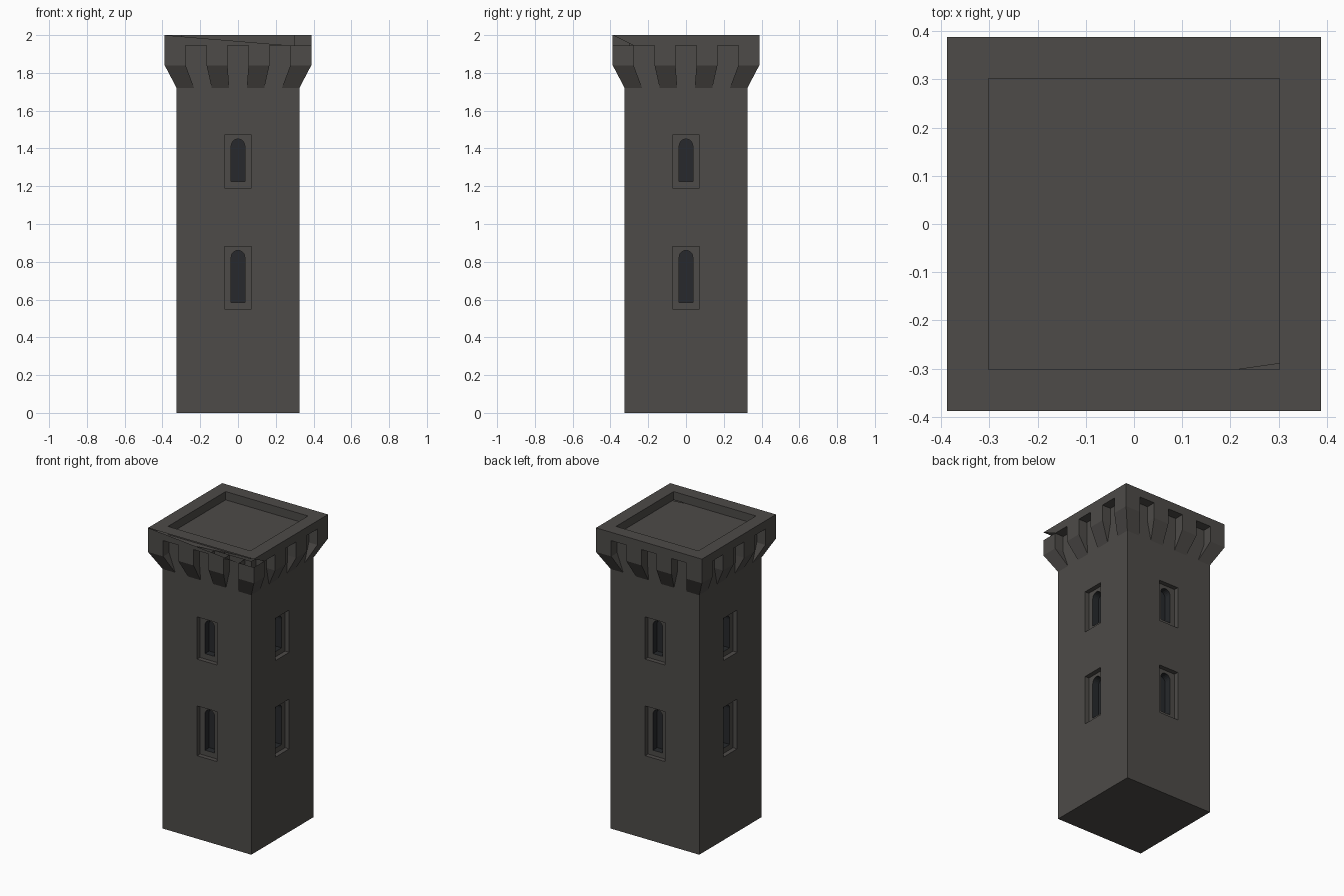
import bpy, bmesh, math
from mathutils import Matrix, Vector

if "Cube" in bpy.data.objects:
    bpy.data.objects.remove(bpy.data.objects["Cube"])

W, R, IN = 0.325, 0.388, 0.302            # shaft, parapet outer, parapet inner half widths
Z_COR, Z_FLARE, Z_FLOOR, Z_TOP = 1.72, 1.84, 1.945, 2.0


def material(name, col):
    m = bpy.data.materials.new(name)
    m.diffuse_color = (*col, 1)
    m.use_nodes = True
    m.node_tree.nodes["Principled BSDF"].inputs["Base Color"].default_value = m.diffuse_color
    return m


STONE = material("dark_stone", (0.075, 0.07, 0.065))
SLIT = material("window_dark", (0.02, 0.022, 0.025))


def make(name, faces, recalc=True):
    """faces: list of (points, material index)"""
    bm = bmesh.new()
    for pts, mi in faces:
        bm.faces.new([bm.verts.new(p) for p in pts]).material_index = mi
    bmesh.ops.remove_doubles(bm, verts=bm.verts, dist=1e-4)
    if recalc:
        bmesh.ops.recalc_face_normals(bm, faces=bm.faces)
    me = bpy.data.meshes.new(name)
    bm.to_mesh(me)
    bm.free()
    me.materials.append(STONE)
    me.materials.append(SLIT)
    ob = bpy.data.objects.new(name, me)
    bpy.context.collection.objects.link(ob)
    return ob


def four_sides(faces):
    out = []
    for k in range(4):
        m = Matrix.Rotation(k * math.pi / 2, 3, 'Z')
        out += [([m @ Vector(p) for p in pts], mi) for pts, mi in faces]
    return out


def sweep(loop, y0, y1, mi):
    """jamb strip running inward along a closed xz loop"""
    return [([(a[0], y0, a[1]), (b[0], y0, b[1]), (b[0], y1, b[1]), (a[0], y1, a[1])], mi)
            for a, b in zip(loop, loop[1:] + loop[:1])]


def flat(loop, y, mi):
    return ([(x, y, z) for x, z in loop], mi)


def window(z0, z1, b, t, w=0.072, s=0.036):
    """rectangular recess with a round-headed slit in its back panel"""
    y1, y2 = -W + 0.03, -W + 0.075
    arch = [(s * math.cos(a), t - s + s * math.sin(a))
            for a in [i * math.pi / 10 for i in range(6)]]      # right half, ends at (0, t)
    half = [(0, b), (s, b)] + arch
    mirror = [(-x, z) for x, z in half]
    faces = sweep([(-w, z0), (w, z0), (w, z1), (-w, z1)], -W, y1, 0)
    for h, sgn in ((half, 1), (mirror, -1)):
        faces.append(flat([(0, z0)] + h + [(0, z1), (sgn * w, z1), (sgn * w, z0)], y1, 0))
    slit = half + mirror[::-1][1:-1]
    return faces + sweep(slit, y1, y2, 1) + [flat(slit, y2, 1)]


# shaft with two windows on each side
xs = [-W, -0.072, 0.072, W]
zs = [0, 0.55, 0.88, 1.19, 1.47, Z_FLOOR]
wall = []
for i in range(3):
    for j in range(5):
        if i == 1 and j in (1, 3):
            continue
        wall.append(flat([(xs[i], zs[j]), (xs[i + 1], zs[j]),
                          (xs[i + 1], zs[j + 1]), (xs[i], zs[j + 1])], -W, 0))
wall += window(0.55, 0.88, 0.585, 0.86) + window(1.19, 1.47, 1.225, 1.45)
base = ([(-W, -W, 0), (-W, W, 0), (W, W, 0), (W, -W, 0)], 0)
make("tower_shaft", four_sides(wall) + [base])

# flared corbels, four per side, corner ones shared
corbels = []
for i in (0, 2, 4, 6):
    edges = [-1 + 2 * i / 7, -1 + 2 * (i + 1) / 7]
    cols = [[(u * W, -W, Z_COR), (u * R, -R, Z_FLARE), (u * R, -R, Z_FLOOR)] for u in edges]
    for j in (0, 1):
        corbels.append(([cols[0][j], cols[1][j], cols[1][j + 1], cols[0][j + 1]], 0))
    for u, (a, b, c) in zip(edges, cols):
        if abs(u) < 0.99:
            d, e = (c[0], -W, c[2]), (b[0], -W, b[2])
            corbels += [([b, c, d, e], 0), ([a, b, e], 0)]
make("corbels", four_sides(corbels))

# parapet band: rim, inner walls, outer walls (chipped at the front right corner)
rim = four_sides([
    ([(-R, -R, Z_TOP), (R, -R, Z_TOP), (IN, -IN, Z_TOP), (-IN, -IN, Z_TOP)], 0),
    ([(-IN, -IN, Z_TOP), (IN, -IN, Z_TOP), (IN, -IN, Z_FLOOR), (-IN, -IN, Z_FLOOR)], 0)])
c = R * 5 / 7
rim += [
    ([(-R, -R, Z_FLOOR), (c, -R, Z_FLOOR), (-R, -R, Z_TOP)], 0),
    ([(R, -c, Z_FLOOR), (R, R, Z_FLOOR), (R, R, Z_TOP), (R, -R, Z_TOP)], 0),
    ([(R, R, Z_FLOOR), (-R, R, Z_FLOOR), (-R, R, Z_TOP), (R, R, Z_TOP)], 0),
    ([(-R, R, Z_FLOOR), (-R, -R, Z_FLOOR), (-R, -R, Z_TOP), (-R, R, Z_TOP)], 0)]
make("parapet", rim)

# roof floor, also the ceiling between the corbels
make("roof_floor", [([(-R, -R, Z_FLOOR), (R, -c, Z_FLOOR), (R, R, Z_FLOOR), (-R, R, Z_FLOOR)], 0)],
     recalc=False)
